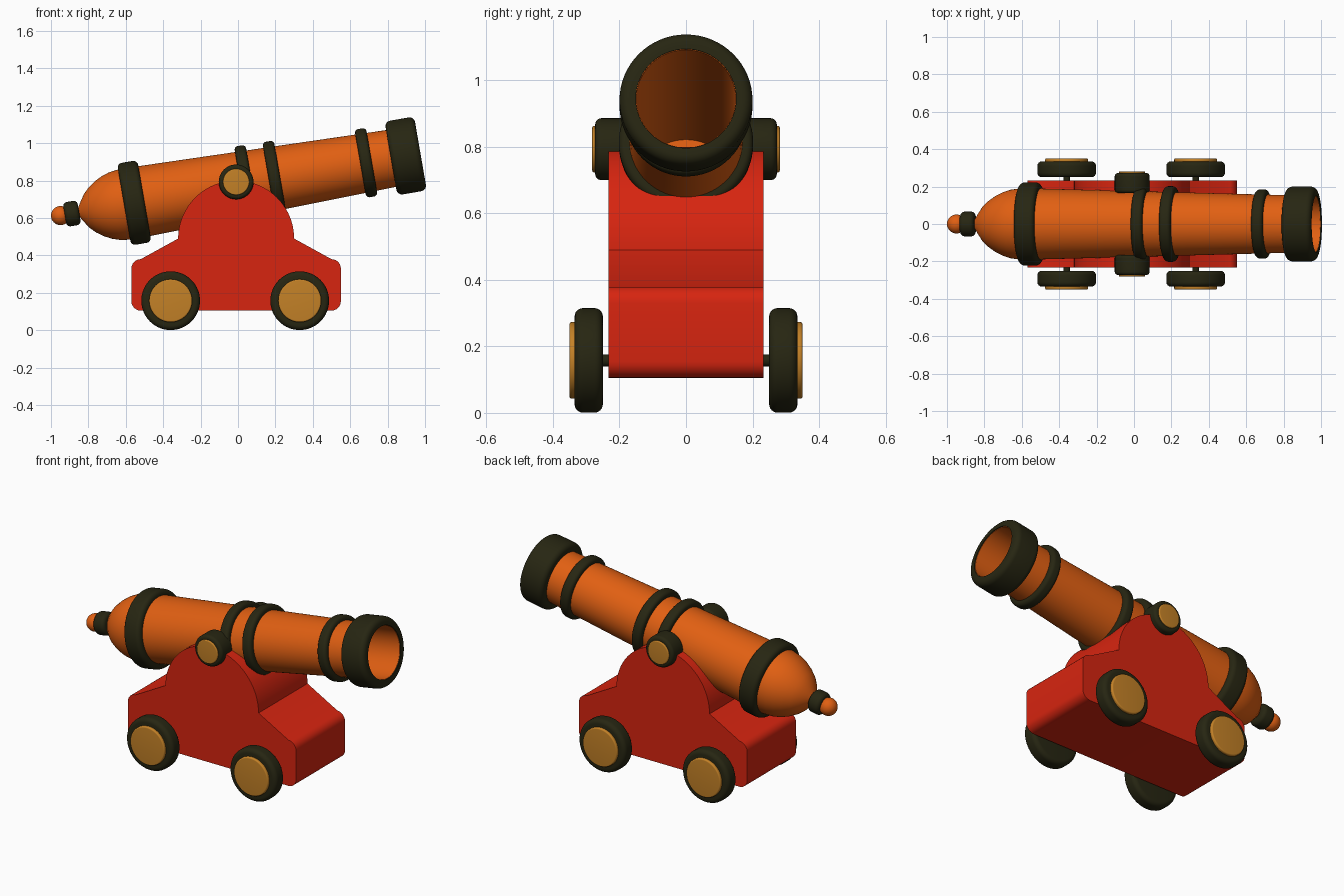
import bpy, bmesh, math
from mathutils import Matrix, Vector

cube = bpy.data.objects.get("Cube")
if cube:
    bpy.data.objects.remove(cube, do_unlink=True)


def material(name, rgb):
    m = bpy.data.materials.new(name)
    m.use_nodes = True
    m.diffuse_color = (*rgb, 1)
    m.node_tree.nodes["Principled BSDF"].inputs["Base Color"].default_value = (*rgb, 1)
    return m


ORANGE = material("orange barrel", (0.75, 0.115, 0.006))
RED = material("red carriage", (0.68, 0.018, 0.005))
DARK = material("dark iron", (0.02, 0.019, 0.006))
GOLD = material("gold hub", (0.55, 0.22, 0.02))


def finish(name, bm, mat, matrix):
    bmesh.ops.recalc_face_normals(bm, faces=bm.faces)
    mesh = bpy.data.meshes.new(name)
    bm.to_mesh(mesh)
    bm.free()
    mesh.materials.append(mat)
    obj = bpy.data.objects.new(name, mesh)
    bpy.context.collection.objects.link(obj)
    obj.matrix_world = matrix
    bpy.ops.object.select_all(action="DESELECT")
    obj.select_set(True)
    bpy.context.view_layer.objects.active = obj
    bpy.ops.object.shade_smooth_by_angle(angle=math.radians(35))
    return obj


def lathe(name, profile, mat, matrix, closed=False):
    """Turn (height, radius) points around the local z axis."""
    bm = bmesh.new()
    verts = [bm.verts.new((r, 0, h)) for h, r in profile]
    pairs = list(zip(verts, verts[1:]))
    if closed:
        pairs.append((verts[-1], verts[0]))
    edges = [bm.edges.new(p) for p in pairs]
    bmesh.ops.spin(bm, geom=verts + edges, cent=(0, 0, 0), axis=(0, 0, 1),
                   angle=math.tau, steps=64)
    bmesh.ops.remove_doubles(bm, verts=bm.verts, dist=1e-5)
    return finish(name, bm, mat, matrix)


def arc(cx, cy, r, start, end, steps):
    return [(cx + r * math.cos(math.radians(start + (end - start) * i / steps)),
             cy + r * math.sin(math.radians(start + (end - start) * i / steps)))
            for i in range(steps + 1)]


def band(name, lo, hi, radius, inner, bevel, mat, matrix):
    """Round-edged ring, or a solid disc when inner is zero."""
    profile = ([(lo, inner)]
               + arc(lo + bevel, radius - bevel, bevel, 180, 90, 6)
               + arc(hi - bevel, radius - bevel, bevel, 90, 0, 6)
               + [(hi, inner)])
    return lathe(name, profile, mat, matrix, closed=inner > 0)


# Carriage block: stepped profile with rounded corners and an arched top
half = [(0.0, 0.105)] + arc(0.51, 0.155, 0.05, -90, 0, 6)
half += arc(0.51, 0.33, 0.05, 0, 90, 6)
half += arc(0, 0.49, 0.31, 0, 90, 24)
half[-1] = (0.0, 0.8)
outline = half + [(-x, z) for x, z in reversed(half[1:-1])]
bm = bmesh.new()
face = bm.faces.new([bm.verts.new((x - 0.01, -0.233, z)) for x, z in outline])
out = bmesh.ops.extrude_face_region(bm, geom=[face])
bmesh.ops.translate(bm, vec=Vector((0, 0.466, 0)),
                    verts=[v for v in out["geom"] if isinstance(v, bmesh.types.BMVert)])
finish("carriage", bm, RED, Matrix())

# Barrel: rounded breech, tapering tube and a deep bore
AIM = Matrix.Translation((0, 0, 0.777)) @ Matrix.Rotation(math.radians(80.2), 4, "Y")
breech = [(-0.9, 0), (-0.9, 0.02), (-0.865, 0.022), (-0.845, 0.055), (-0.82, 0.092),
          (-0.79, 0.122), (-0.75, 0.15), (-0.71, 0.17), (-0.67, 0.183), (-0.62, 0.19)]
tube = [(-0.5, 0.189), (0.83, 0.154), (0.985, 0.153)]
bore = [(0.985, 0.149), (-0.6, 0.149), (-0.6, 0)]
lathe("barrel", breech + tube + bore, ORANGE, AIM)

# Iron bands along the barrel
for name, centre, width, radius, bevel in (
        ("breech_band", -0.563, 0.11, 0.222, 0.025),
        ("rear_middle_band", 0.045, 0.062, 0.205, 0.02),
        ("front_middle_band", 0.198, 0.062, 0.202, 0.02),
        ("muzzle_band", 0.695, 0.062, 0.185, 0.02),
        ("muzzle_ring", 0.91, 0.16, 0.2, 0.03)):
    band(name, centre - width / 2, centre + width / 2, radius, 0.151, bevel, DARK, AIM)

# Knob and collar behind the breech
band("knob_collar", -0.94, -0.862, 0.066, 0, 0.022, DARK, AIM)
lathe("knob", arc(-0.963, 0, 0.051, 180, 0, 20), ORANGE, AIM)

# Wheels, axles and trunnions, repeated on both sides
for side, label in ((-1, "right"), (1, "left")):
    def outward(x, z):
        return Matrix.Translation((x, 0, z)) @ Matrix.Rotation(math.radians(-90 * side), 4, "X")

    for x, end in ((-0.36, "rear"), (0.33, "front")):
        place = outward(x, 0.158)
        band(f"{end}_{label}_wheel", 0.25, 0.335, 0.157, 0, 0.025, DARK, place)
        band(f"{end}_{label}_hub", 0.32, 0.351, 0.115, 0, 0.008, GOLD, place)
        band(f"{end}_{label}_axle", 0.2, 0.27, 0.018, 0, 0.002, DARK, place)

    place = outward(-0.01, 0.793)
    band(f"{label}_trunnion", 0.165, 0.273, 0.093, 0, 0.018, DARK, place)
    band(f"{label}_trunnion_cap", 0.255, 0.282, 0.07, 0, 0.006, GOLD, place)
